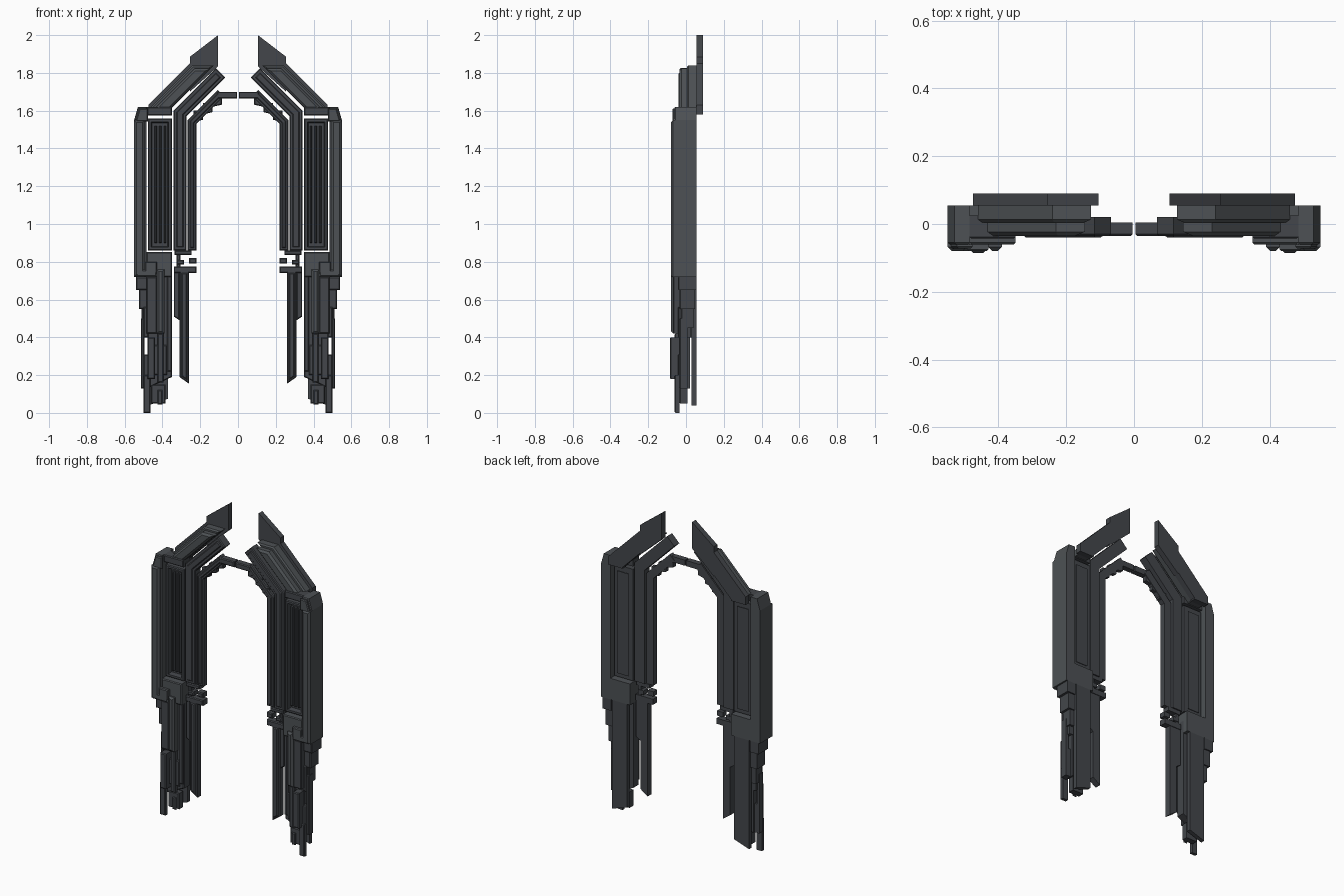
import bpy, bmesh
from math import pi, sqrt, tan

cube = bpy.data.objects.get("Cube")
if cube:
    bpy.data.objects.remove(cube, do_unlink=True)


def material(name, red, green, blue):
    made = bpy.data.materials.new(name)
    made.use_nodes = True
    made.diffuse_color = (red, green, blue, 1)
    shader = made.node_tree.nodes["Principled BSDF"]
    shader.inputs["Base Color"].default_value = made.diffuse_color
    return made


DARK = material("dark slate", .057, .062, .07)
SHELL = material("slate shell", .075, .083, .09)

# Depth layers, from the rear surface to the most forward strips
FIN, REAR, BACK, CORE, FACE, RAISED, PROUD = .09, .055, .025, .005, -.035, -.06, -.08

# Widths shared by neighbouring parts, and heights of the main breaks
LEG_IN, RAIL, OUTSIDE = .35, .485, .55
KNEE, SILL, SHOULDER, CROWN = .72, .86, 1.55, 1.62
SOFT, BROAD, GAP = .005, .012, .008


def slab(name, outline, front, back, chamfer=SOFT, margin=0, raised=0, mat=DARK):
    """Extrude an x, z outline in depth, chamfer its front, add a raised or sunk field."""
    bm = bmesh.new()
    rear = bm.faces.new([bm.verts.new((x, back, z)) for x, z in outline])
    made = bmesh.ops.extrude_face_region(bm, geom=[rear], use_keep_orig=True)["geom"]
    face = next(part for part in made if isinstance(part, bmesh.types.BMFace))
    for vert in face.verts:
        vert.co.y = front + chamfer
    bmesh.ops.recalc_face_normals(bm, faces=bm.faces)

    def inset(width, depth):
        if width:
            bmesh.ops.inset_region(bm, faces=[face], thickness=width, use_even_offset=True)
            for vert in face.verts:
                vert.co.y = depth

    inset(chamfer, front)
    if margin:
        inset(margin, front)
        inset(SOFT, front - raised)
    mesh = bpy.data.meshes.new(name)
    bm.to_mesh(mesh)
    bm.free()
    mesh.materials.append(mat)
    part = bpy.data.objects.new(name, mesh)
    bpy.context.collection.objects.link(part)
    mirror = part.modifiers.new("both sides", "MIRROR")
    mirror.use_mirror_merge = False


def box(name, x, z, front, back, tilt=0, **style):
    """Upright block; tilt lifts the outer (positive) or inner (negative) bottom corner."""
    (inner, outer), (low, high) = x, z
    outline = [(inner, low + max(-tilt, 0)), (outer, low + max(tilt, 0)),
               (outer, high), (inner, high)]
    slab(name, outline, front, back, **style)


def band(name, outer, width, foot, bend, rise, front, back, lean=0, **style):
    """Upright strip turning inwards at half a right angle; lean skews the end cut."""
    inner, half = outer - width, width * sqrt(.5)
    tip_x, tip_z = outer - rise, bend + rise
    outline = [(inner, foot), (outer, foot), (outer, bend), (tip_x, tip_z),
               (tip_x - half + lean * half, tip_z - half - lean * half),
               (inner, bend - width * tan(pi / 8))]
    slab(name, outline, front, back, **style)


# Outer shell: side wall, sloped shoulder and a foot turned inwards
box("shell_wall", (RAIL, OUTSIDE), (KNEE, SHOULDER), RAISED, REAR, chamfer=0, mat=SHELL)
shoulder = [(RAIL, SHOULDER), (OUTSIDE, SHOULDER), (OUTSIDE - .02, CROWN), (RAIL, CROWN)]
slab("shell_shoulder", shoulder, RAISED, REAR, mat=SHELL)
box("shell_foot", (LEG_IN, RAIL), (KNEE, SILL - GAP), RAISED, REAR, mat=SHELL)
box("shell_front_rim", (RAIL + GAP, OUTSIDE), (KNEE, SHOULDER), PROUD, RAISED,
    chamfer=BROAD, mat=SHELL)
box("shell_corner", (.43, RAIL + GAP), (KNEE, .8), PROUD, RAISED, tilt=-.02, mat=SHELL)
slab("shoulder_rim", [(x - GAP, z - GAP) for x, z in shoulder], PROUD + GAP, RAISED, mat=SHELL)

# Sunk side panel with upright ribs
panel_x, panel_z = (LEG_IN, RAIL - GAP), (SILL, SHOULDER + GAP)
box("side_panel", panel_x, panel_z, FACE, BACK, margin=BROAD, raised=-.03)
box("panel_rear_plate", (.375, .455), (SILL + BACK, SHOULDER - BACK), BACK, BACK + GAP)
for rib in range(3):
    x = .38 + rib * BACK
    box("panel_rib", (x, x + BROAD), (SILL + .04, SHOULDER - .03), FACE + GAP, CORE)

# Two nested bands bending into the arch, and the crossbar
band("inner_column", LEG_IN - GAP, .07, SILL, 1.6, .225, FACE, .02,
     margin=BROAD, raised=SOFT)
band("arch_strip", .267, .048, SILL, SHOULDER, .16, FACE + SOFT, GAP,
     margin=GAP, raised=SOFT)
box("arch_crossbar", (GAP / 2, .11), (1.665, 1.7), FACE, CORE)

# Toothed blocks stepping down beneath the arch
for step in range(3):
    x, z = .085 + step * .05, 1.62 - step * .04
    box("arch_tooth", (x, x + .05), (z, z + .06), FACE + GAP, CORE, tilt=-BROAD)

# Diagonal shoulder bars, rear fin and its pointed tip
band("rear_fin", .475, .1, CROWN - .04, 1.63, .22, REAR, FIN, lean=1, chamfer=0)
slab("fin_tip", [(.105, 1.835), (.255, 1.7), (.255, 1.885), (.105, 2)], REAR, FIN, chamfer=0)
band("shoulder_bar", .46, .08, CROWN - .04, CROWN, .22, CORE, REAR, lean=-1,
     chamfer=GAP, mat=SHELL)
band("shoulder_bar_front", .44, .06, CROWN - .03, CROWN - GAP, .21, FACE, CORE, lean=-1,
     chamfer=BROAD, mat=SHELL)
box("shoulder_block", (LEG_IN, RAIL), (SHOULDER + BACK, CROWN), FACE - GAP, BACK)

# Interlocking clasp between the arch and the inner leg
box("clasp_top", (.245, .335), (.835, SILL), FACE, BROAD)
box("clasp_arm", (.22, .26), (.79, .82), FACE, GAP)
box("clasp_hook", (.285, .325), (.785, .81), FACE, BROAD)
box("clasp_pin", (.305, .325), (.76, .84), FACE + SOFT, GAP)
box("clasp_base", (.22, .34), (.74, .775), FACE, BROAD)

# Thin inner leg with its shorter companion strip
box("inner_leg", (.26, .31), (.155, .75), FACE, GAP, tilt=.035, margin=SOFT, raised=SOFT)
box("inner_leg_strip", (.31, .34), (.49, .75), FACE + SOFT, GAP, tilt=.02)

# Lower leg core and rear plate
box("lower_leg", (LEG_IN, .48), (.13, .8), FACE, .02, tilt=-.06)
box("rear_plate", (.37, .475), (.04, KNEE), .03, REAR, tilt=-.035, chamfer=0)
box("rear_spacer", (.39, .46), (.4, KNEE), BROAD, .03, chamfer=0)

# Outer steps shrinking downwards, with a slotted rail below
for step in range(3):
    low = .65 - step * .1
    box("side_step", (.48, .54 - step * .015), (low, KNEE), FACE - GAP + step * GAP, REAR - step * GAP)
box("side_rail", (.495, .513), (.13, .5), FACE, GAP)
box("side_rail_foot", (.475, .5), (.13, .31), FACE - GAP, GAP)
box("side_rail_head", (.475, .5), (.4, .56), FACE - GAP, BACK)

# Layered front strips
box("elbow_upright", (.39, .43), (.42, .76), PROUD, FACE, chamfer=BROAD, mat=SHELL)
box("elbow_arm", (.43, .54), (KNEE, .76), PROUD, FACE, chamfer=GAP, mat=SHELL)
box("front_cover", (.43, RAIL), (.42, KNEE), RAISED - GAP, FACE)
box("inner_edge_strip", (LEG_IN, .375), (.22, .8), FACE - BROAD, FACE)
box("front_guard", (.44, .48), (.18, .4), PROUD - SOFT, FACE)
box("front_slat", (.395, .425), (.16, .42), RAISED, FACE)
box("front_plate", (.375, .46), (.2, .36), FACE - BROAD, FACE)

# Feet
box("foot_block", (.385, .46), (.05, .15), FACE, GAP)
box("foot_tab", (.4, .425), (.045, .12), FACE - GAP, FACE)
box("foot_spike", (.463, .5), (0, .2), RAISED, FACE)
